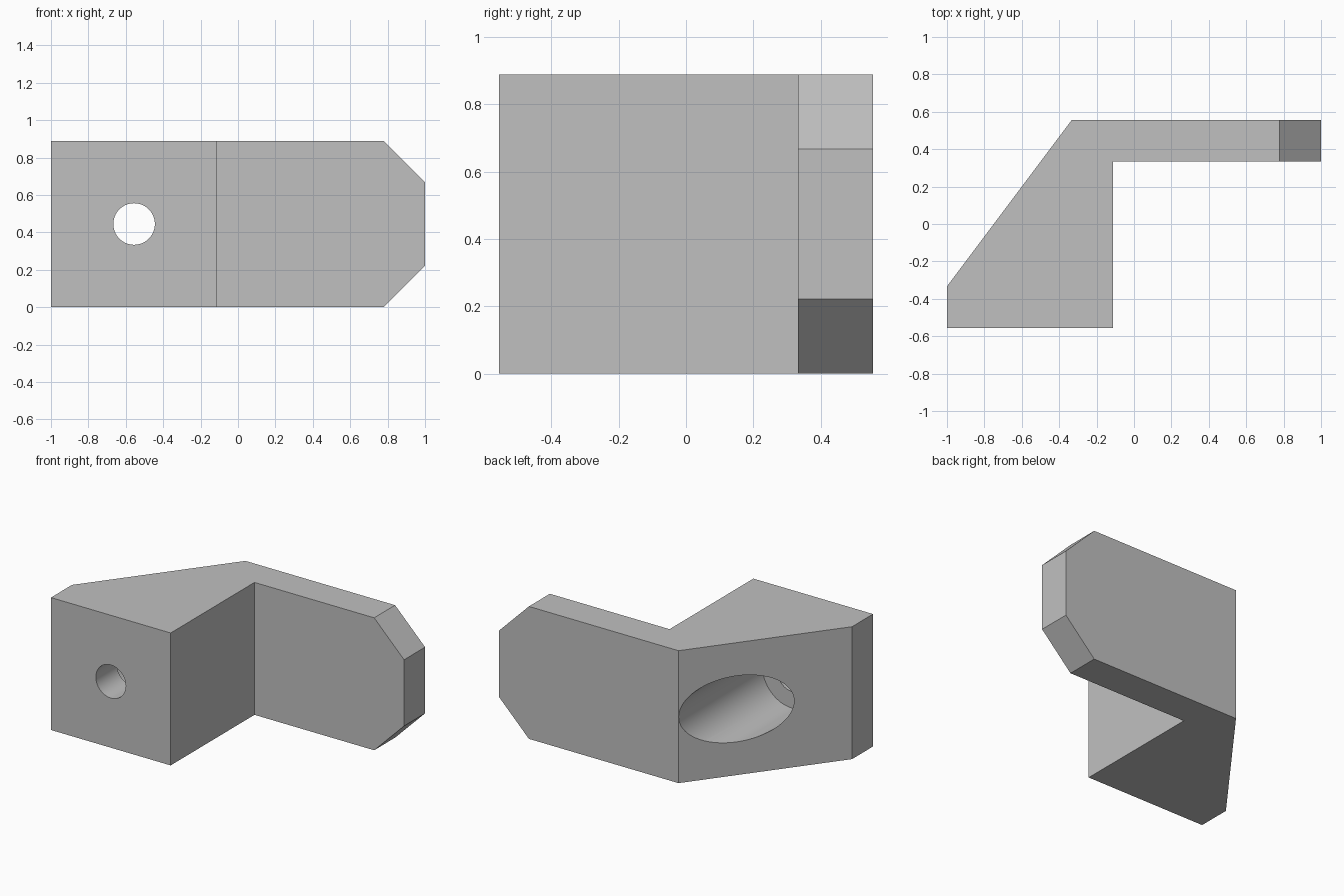
import bpy, bmesh, math
from mathutils import Matrix

if "Cube" in bpy.data.objects:
    bpy.data.objects.remove(bpy.data.objects["Cube"])

U = 1 / 9  # base module of the bracket
H = 8 * U

grey = bpy.data.materials.new("plain grey")
grey.diffuse_color = (0.53, 0.53, 0.53, 1)
grey.use_nodes = True
grey.node_tree.nodes["Principled BSDF"].inputs["Base Color"].default_value = grey.diffuse_color


def prism(name, outline, place, depth):
    """Extrude a 2D outline along a depth vector; place maps (a, b) to 3D."""
    bm = bmesh.new()
    face = bm.faces.new([bm.verts.new(place(a, b)) for a, b in outline])
    ext = bmesh.ops.extrude_face_region(bm, geom=[face])
    moved = [v for v in ext["geom"] if isinstance(v, bmesh.types.BMVert)]
    bmesh.ops.translate(bm, verts=moved, vec=depth)
    bmesh.ops.recalc_face_normals(bm, faces=bm.faces)
    return finish(name, bm)


def cylinder_y(name, radius, y0, y1):
    """Cylinder along y, on the axis of the bolt hole."""
    bm = bmesh.new()
    mat = Matrix.Translation((-5 * U, (y0 + y1) / 2, H / 2)) @ Matrix.Rotation(math.pi / 2, 4, 'X')
    bmesh.ops.create_cone(bm, cap_ends=True, segments=64, radius1=radius,
                          radius2=radius, depth=y1 - y0, matrix=mat)
    return finish(name, bm)


def finish(name, bm):
    me = bpy.data.meshes.new(name)
    bm.to_mesh(me)
    bm.free()
    me.materials.append(grey)
    ob = bpy.data.objects.new(name, me)
    bpy.context.collection.objects.link(ob)
    return ob


def boolean(target, other, operation):
    mod = target.modifiers.new(other.name, 'BOOLEAN')
    mod.operation, mod.solver, mod.object = operation, 'EXACT', other
    bpy.context.view_layer.objects.active = target
    bpy.ops.object.modifier_apply(modifier=mod.name)
    bpy.data.objects.remove(other)


# Block with slanted back and thin arm, as one plan outline
plan = [(-9, -5), (-1, -5), (-1, 3), (9, 3), (9, 5), (-3, 5), (-9, -3)]
bracket = prism("bracket", plan, lambda a, b: (a * U, b * U, 0), (0, 0, H))

# Chamfered corners at the end of the arm
for name, z, s in (("lower_chamfer", 0, 1), ("upper_chamfer", 8, -1)):
    tri = [(6, z - s), (10, z - s), (10, z + 3 * s)]
    cut = prism(name, tri, lambda a, b: (a * U, 2 * U, b * U), (0, 4 * U, 0))
    boolean(bracket, cut, 'DIFFERENCE')

# Bolt hole, with a wide counterbore from the slanted back
boolean(bracket, cylinder_y("bolt_hole", U, -0.8, 0.8), 'DIFFERENCE')
boolean(bracket, cylinder_y("counterbore", 1.995 * U, -3 * U, 0.8), 'DIFFERENCE')

# Smooth hole walls, crisp edges elsewhere
bpy.ops.object.select_all(action='DESELECT')
bracket.select_set(True)
bpy.context.view_layer.objects.active = bracket
bpy.ops.object.shade_smooth_by_angle(angle=math.radians(30))
